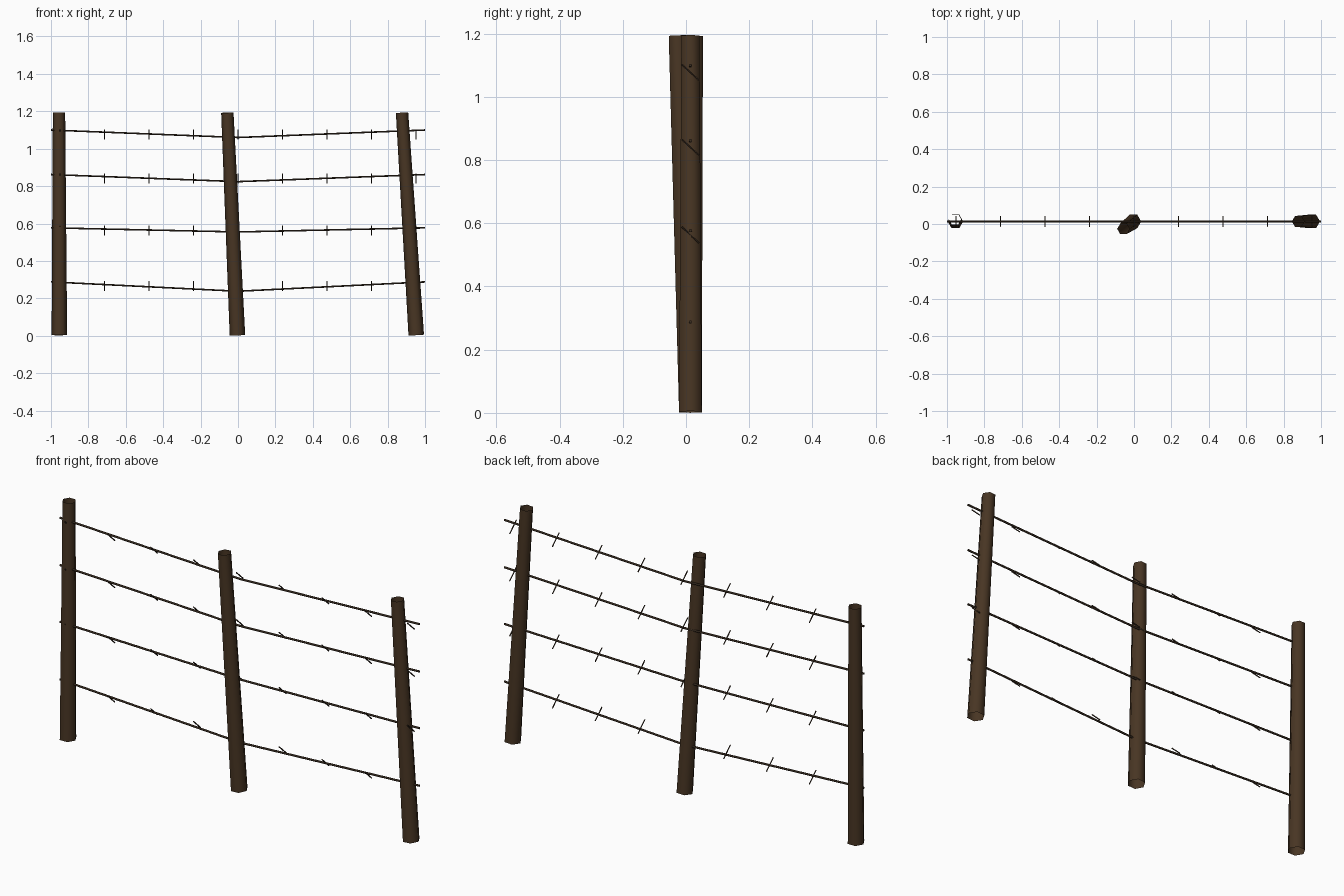
import bpy, bmesh
from mathutils import Vector, Matrix

cube = bpy.data.objects.get("Cube")
if cube:
    bpy.data.objects.remove(cube, do_unlink=True)


def material(name, rgb):
    m = bpy.data.materials.new(name)
    m.use_nodes = True
    m.diffuse_color = (*rgb, 1)
    m.node_tree.nodes["Principled BSDF"].inputs["Base Color"].default_value = (*rgb, 1)
    return m


wood = material("dark_brown_wood", (0.065, 0.036, 0.017))
metal = material("dark_rusty_wire", (0.045, 0.028, 0.016))


def add_rod(bm, start, end, r1, r2, sides, caps):
    """Tapered rod running between two points."""
    start, end = Vector(start), Vector(end)
    axis = end - start
    turn = Vector((0, 0, 1)).rotation_difference(axis.normalized()).to_matrix().to_4x4()
    # Quarter turn puts hexagon corners on the x axis
    place = Matrix.Translation((start + end) / 2) @ turn @ Matrix.Rotation(1.5708, 4, 'Z')
    bmesh.ops.create_cone(bm, cap_ends=caps, segments=sides, radius1=r1,
                          radius2=r2, depth=axis.length, matrix=place)


def finish(bm, name, mat, smooth):
    mesh = bpy.data.meshes.new(name)
    bm.to_mesh(mesh)
    bm.free()
    mesh.materials.append(mat)
    for p in mesh.polygons:
        p.use_smooth = smooth
    obj = bpy.data.objects.new(name, mesh)
    bpy.context.collection.objects.link(obj)
    return obj


# Leaning, open-ended hexagonal posts: bottom x, top x, top y
WIRE_Y = 0.014
posts = {
    "right_post": (-0.955, -0.957, 0.025),
    "middle_post": (-0.003, -0.057, -0.026),
    "left_post": (0.953, 0.877, 0.014),
}
for name, (x0, x1, y1) in posts.items():
    bm = bmesh.new()
    add_rod(bm, (x0, WIRE_Y, 0.003), (x1, y1, 1.193), 0.0415, 0.033, 6, False)
    finish(bm, name, wood, True)

# Sagging wires: height at ends, height at middle, barb height
rows = [
    (1.10, 1.06, 1.077),
    (0.862, 0.824, 0.840),
    (0.577, 0.555, 0.563),
    (0.288, 0.238, 0.265),
]
for i, (z_end, z_mid, z_barb) in enumerate(rows, 1):
    curve = bpy.data.curves.new(f"wire_{i}", 'CURVE')
    curve.dimensions = '3D'
    curve.bevel_depth = 0.005
    curve.bevel_resolution = 1
    curve.use_fill_caps = True
    spline = curve.splines.new('POLY')
    spline.points.add(2)
    for pt, x, z in zip(spline.points, (-1, 0, 1), (z_end, z_mid, z_end)):
        pt.co = (x, WIRE_Y, z, 1)
    curve.materials.append(metal)
    bpy.context.collection.objects.link(bpy.data.objects.new(f"wire_{i}", curve))

    # Slanted barbs; the lowest wire has none beside the posts
    bm = bmesh.new()
    for k in range(-4, 5):
        if i == 4 and k % 4 == 0:
            continue
        x = k * 0.238
        add_rod(bm, (x, WIRE_Y - 0.027, z_barb + 0.025),
                (x, WIRE_Y + 0.027, z_barb - 0.025), 0.003, 0.003, 6, True)
    finish(bm, f"barbs_{i}", metal, False)
